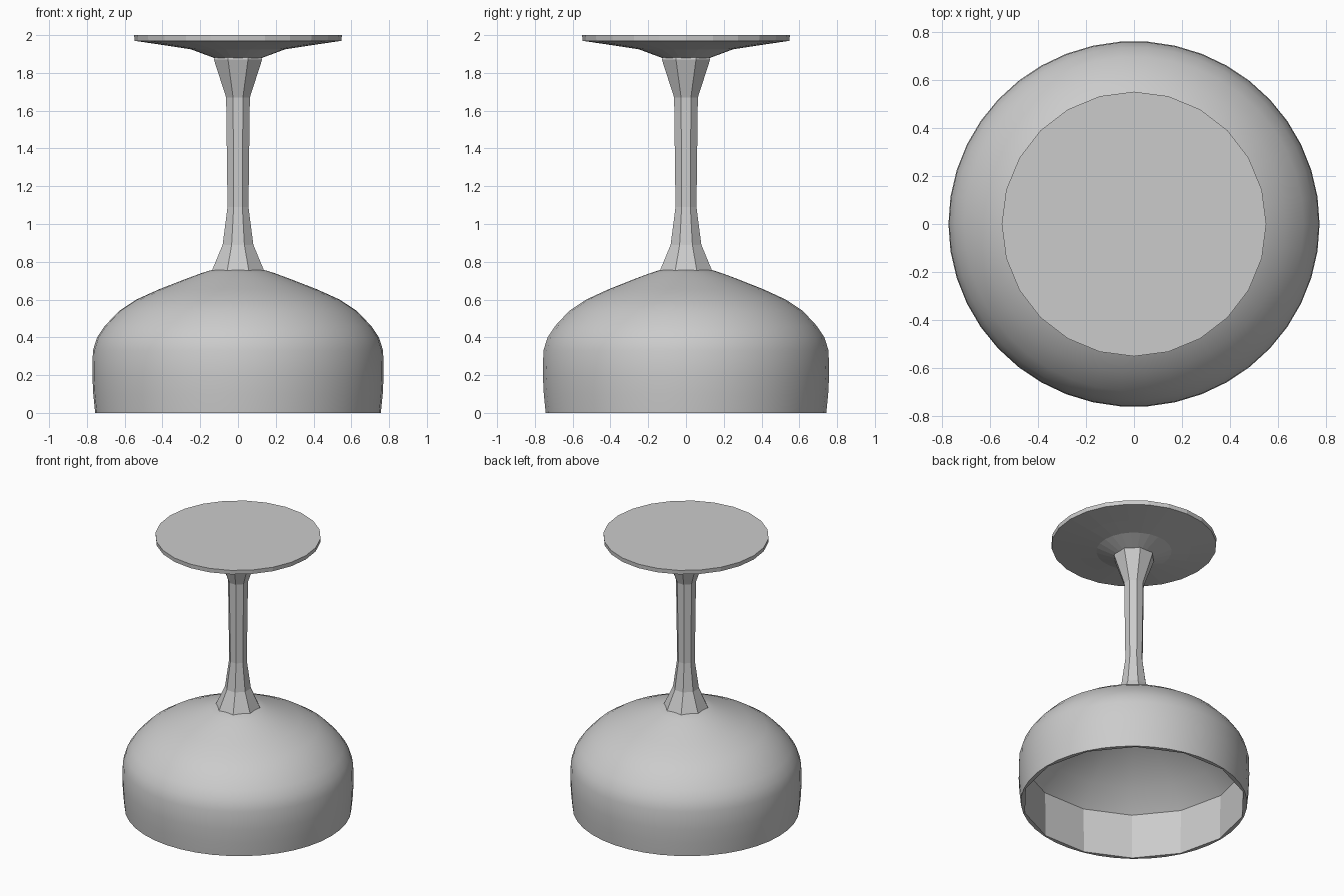
import bpy, bmesh
from math import cos, sin, tau, radians

if "Cube" in bpy.data.objects:
    bpy.data.objects.remove(bpy.data.objects["Cube"])


def ring(bm, r, z, n, sx=1.0, turn=0.0):
    """Closed ring of n vertices at height z."""
    return [bm.verts.new((r * sx * cos(tau * i / n + turn), r * sin(tau * i / n + turn), z))
            for i in range(n)]


def lathe(bm, profile, n, sx=1.0, turn=0.0, cap_start=False, cap_end=False):
    """Skin a profile of (radius, z) pairs; returns the first ring."""
    rings = [ring(bm, r, z, n, sx, turn) for r, z in profile]
    for a, b in zip(rings, rings[1:]):
        for i in range(n):
            j = (i + 1) % n
            bm.faces.new((a[i], a[j], b[j], b[i]))
    if cap_start:
        bm.faces.new(rings[0][::-1])
    if cap_end:
        bm.faces.new(rings[-1])
    return rings[0]


def finish(bm, name, smooth_angle=None):
    bmesh.ops.recalc_face_normals(bm, faces=bm.faces[:])
    mesh = bpy.data.meshes.new(name)
    bm.to_mesh(mesh)
    bm.free()
    ob = bpy.data.objects.new(name, mesh)
    bpy.context.collection.objects.link(ob)
    if smooth_angle:
        bpy.ops.object.select_all(action='DESELECT')
        ob.select_set(True)
        bpy.context.view_layer.objects.active = ob
        bpy.ops.object.shade_smooth_by_angle(angle=radians(smooth_angle))
    return ob


# Upturned bowl: rounded outside, coarse faceted inside, open at the bottom
SIDES = 14
bm = bmesh.new()
outer = lathe(bm, [(0.745, 0), (0.755, 0.1), (0.76, 0.2), (0.757, 0.33), (0.735, 0.4),
                   (0.695, 0.46), (0.62, 0.54), (0.53, 0.6), (0.41, 0.655),
                   (0.27, 0.71), (0.19, 0.74), (0.12, 0.762)],
              SIDES * 3, 1.015, cap_end=True)
inner = lathe(bm, [(0.733, 0), (0.738, 0.33), (0.61, 0.46), (0.34, 0.61), (0.1, 0.68)],
              SIDES, 1.015, cap_end=True)
# Narrow rim: three outer edges meet each inner edge
for i in range(SIDES):
    a, b = inner[i], inner[(i + 1) % SIDES]
    o = [outer[(3 * i + k) % len(outer)] for k in range(4)]
    bm.faces.new((a, o[1], o[0]))
    bm.faces.new((a, b, o[2], o[1]))
    bm.faces.new((b, o[3], o[2]))
finish(bm, "bowl", 22)

# Eight-sided stem, flared at both ends
bm = bmesh.new()
lathe(bm, [(0.15, 0.752), (0.088, 0.89), (0.06, 1.09), (0.068, 1.67), (0.138, 1.87), (0.13, 1.9)],
      8, turn=tau / 16, cap_start=True, cap_end=True)
finish(bm, "stem")

# Flat round foot with a shallow cone towards the stem
bm = bmesh.new()
lathe(bm, [(0.12, 1.877), (0.25, 1.925), (0.38, 1.945), (0.548, 1.97), (0.55, 2.0)],
      24, cap_start=True, cap_end=True)
finish(bm, "foot")
